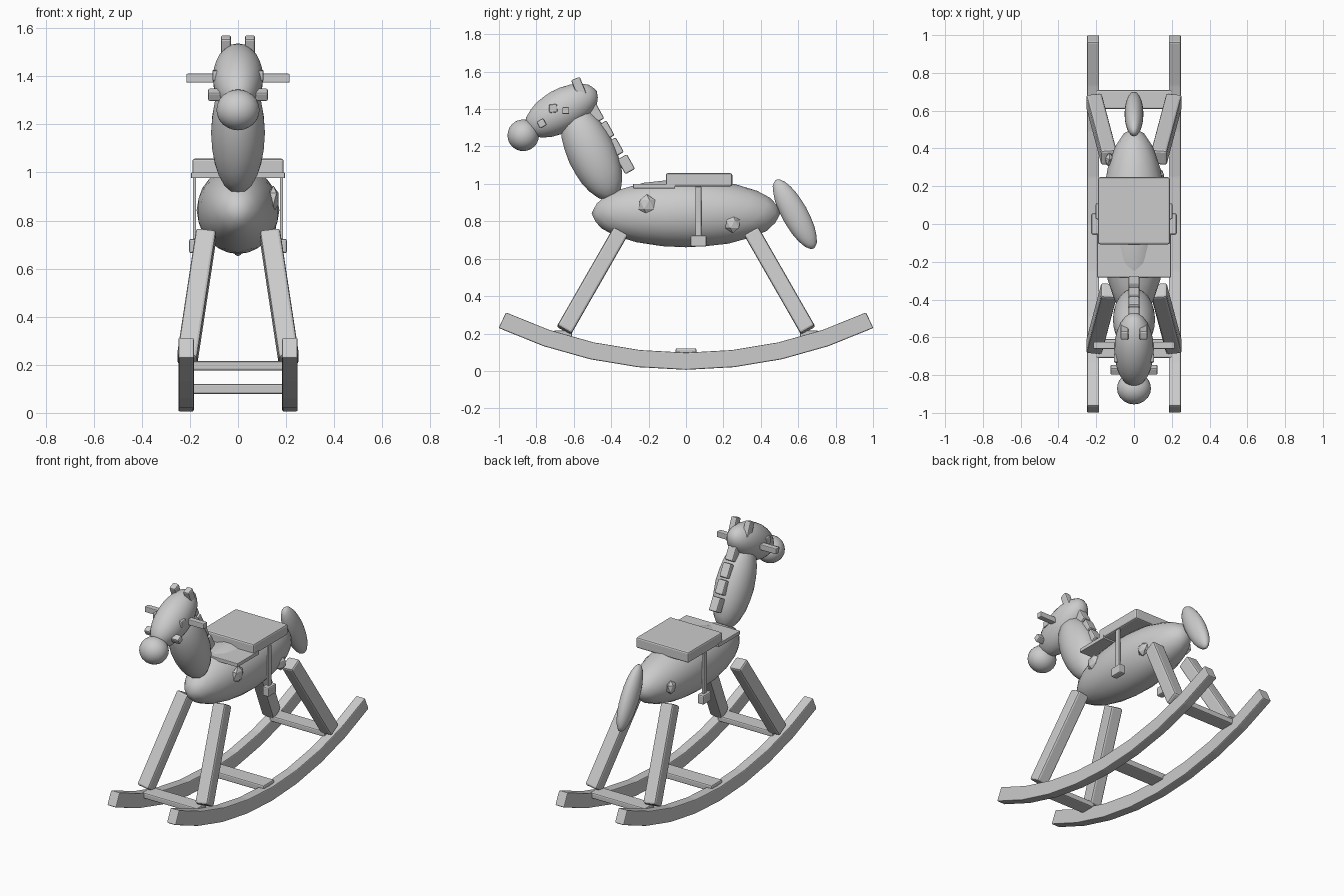
import bpy, bmesh
from math import radians, sin, cos, asin
from mathutils import Matrix, Vector

cube = bpy.data.objects.get("Cube")
if cube:
    bpy.data.objects.remove(cube, do_unlink=True)

grey = bpy.data.materials.new("plain grey")
grey.use_nodes = True
grey.diffuse_color = (0.6, 0.6, 0.6, 1)
grey.node_tree.nodes["Principled BSDF"].inputs["Base Color"].default_value = (0.6, 0.6, 0.6, 1)


def finish(name, bm, smooth=False):
    bmesh.ops.recalc_face_normals(bm, faces=bm.faces)
    for f in bm.faces:
        f.smooth = smooth
    mesh = bpy.data.meshes.new(name)
    bm.to_mesh(mesh)
    bm.free()
    mesh.materials.append(grey)
    ob = bpy.data.objects.new(name, mesh)
    bpy.context.collection.objects.link(ob)
    return ob


def soften(bm, width):
    if width:
        bmesh.ops.bevel(bm, geom=bm.edges[:], offset=width, segments=2,
                        profile=0.5, affect='EDGES', clamp_overlap=True)


def box(name, loc, size, tilt=0, bevel=0.008, rot=None):
    """Bevelled box; tilt turns it about x, in degrees."""
    bm = bmesh.new()
    bmesh.ops.create_cube(bm, size=1)
    bmesh.ops.scale(bm, vec=size, verts=bm.verts)
    soften(bm, bevel)
    turn = rot or Matrix.Rotation(radians(tilt), 4, 'X')
    bm.transform(Matrix.Translation(loc) @ turn)
    return finish(name, bm)


def beam(name, a, b, width, depth, bevel):
    """Box running from a to b."""
    a, b = Vector(a), Vector(b)
    z = (b - a).normalized()
    x = Vector((1, 0, 0))
    x = (x - z * x.dot(z)).normalized()
    y = z.cross(x)
    rot = Matrix((x, y, z)).transposed().to_4x4()
    return box(name, (a + b) / 2, (width, depth, (b - a).length), bevel=bevel, rot=rot)


def ball(name, loc, radii, tilt=0, detail=3, smooth=True):
    """Ellipsoid turned about x by tilt degrees."""
    bm = bmesh.new()
    bmesh.ops.create_icosphere(bm, subdivisions=detail, radius=1)
    bm.transform(Matrix.Translation(loc) @ Matrix.Rotation(radians(tilt), 4, 'X')
                 @ Matrix.Diagonal((*radii, 1)) @ Matrix.Rotation(radians(90), 4, 'Z'))
    return finish(name, bm, smooth)


def rocker(name, x):
    """Curved runner: an arc profile extruded sideways."""
    radius, half, steps = 2.31, 0.046, 8
    end = asin(0.982 / radius)
    angles = [end * (2 * i / steps - 1) for i in range(steps + 1)]
    ring = [(radius + half, a) for a in angles] + [(radius - half, a) for a in reversed(angles)]
    bm = bmesh.new()
    verts = [bm.verts.new((x - 0.032, r * sin(a), 0.052 + radius - r * cos(a))) for r, a in ring]
    face = bm.faces.new(verts)
    ext = bmesh.ops.extrude_face_region(bm, geom=[face])
    moved = [v for v in ext["geom"] if isinstance(v, bmesh.types.BMVert)]
    bmesh.ops.translate(bm, vec=(0.064, 0, 0), verts=moved)
    bmesh.ops.recalc_face_normals(bm, faces=bm.faces)
    soften(bm, 0.006)
    return finish(name, bm)


# Body, neck, head and tail
ball("body", (0, 0, 0.843), (0.172, 0.505, 0.182))
ball("neck", (0, -0.505, 1.165), (0.112, 0.13, 0.275), tilt=25)
ball("head", (0, -0.665, 1.392), (0.105, 0.215, 0.115), tilt=29)
ball("muzzle", (0, -0.87, 1.26), (0.09, 0.085, 0.085))
ball("tail", (0, 0.582, 0.838), (0.05, 0.07, 0.21), tilt=29)

# Coat spots
ball("front_left_spot", (0.147, -0.21, 0.89), (0.025, 0.05, 0.055), detail=1, smooth=False)
ball("rear_left_spot", (0.137, 0.25, 0.785), (0.025, 0.045, 0.048), detail=1, smooth=False)
ball("rear_right_spot", (-0.13, 0.34, 0.85), (0.025, 0.04, 0.045), detail=1, smooth=False)

# Mane blocks down the back of the neck
for i, (y, z) in enumerate([(-0.485, 1.375), (-0.43, 1.285), (-0.38, 1.195), (-0.32, 1.105)]):
    box(f"mane_block_{i + 1}", (0, y, z), (0.058, 0.06, 0.09), tilt=29)

# Handle and bridle bars through the head
box("handle_bar", (0, -0.643, 1.392), (0.43, 0.037, 0.037), bevel=0.005)
box("bridle_bar", (0, -0.772, 1.323), (0.25, 0.042, 0.042), tilt=29)

# Seat
box("saddle_cushion", (0, 0.07, 1.022), (0.38, 0.355, 0.07), bevel=0.01)
box("saddle_pad", (0, -0.17, 0.988), (0.39, 0.225, 0.024), bevel=0.003)

# Paired parts
for side, s in (("left", 1), ("right", -1)):
    rocker(f"{side}_rocker", s * 0.216)
    box(f"{side}_ear", (s * 0.05, -0.57, 1.51), (0.042, 0.05, 0.115), tilt=22)
    box(f"{side}_eye", (s * 0.09, -0.71, 1.403), (0.034, 0.045, 0.045), tilt=5)
    box(f"{side}_stirrup_strap", (s * 0.181, 0.066, 0.845), (0.014, 0.032, 0.28), bevel=0.002)
    box(f"{side}_stirrup", (s * 0.181, 0.067, 0.694), (0.045, 0.085, 0.06))
    for end, e in (("front", -1), ("rear", 1)):
        beam(f"{end}_{side}_leg", (s * 0.212, e * 0.652, 0.218), (s * 0.132, e * 0.35, 0.745),
             0.085, 0.088, 0.012)

# Cross pieces between the rockers
box("middle_footrest", (0, 0, 0.1), (0.45, 0.11, 0.042))
for end, e in (("front", -1), ("rear", 1)):
    box(f"{end}_cross_bar", (0, e * 0.66, 0.196), (0.4, 0.1, 0.038))
